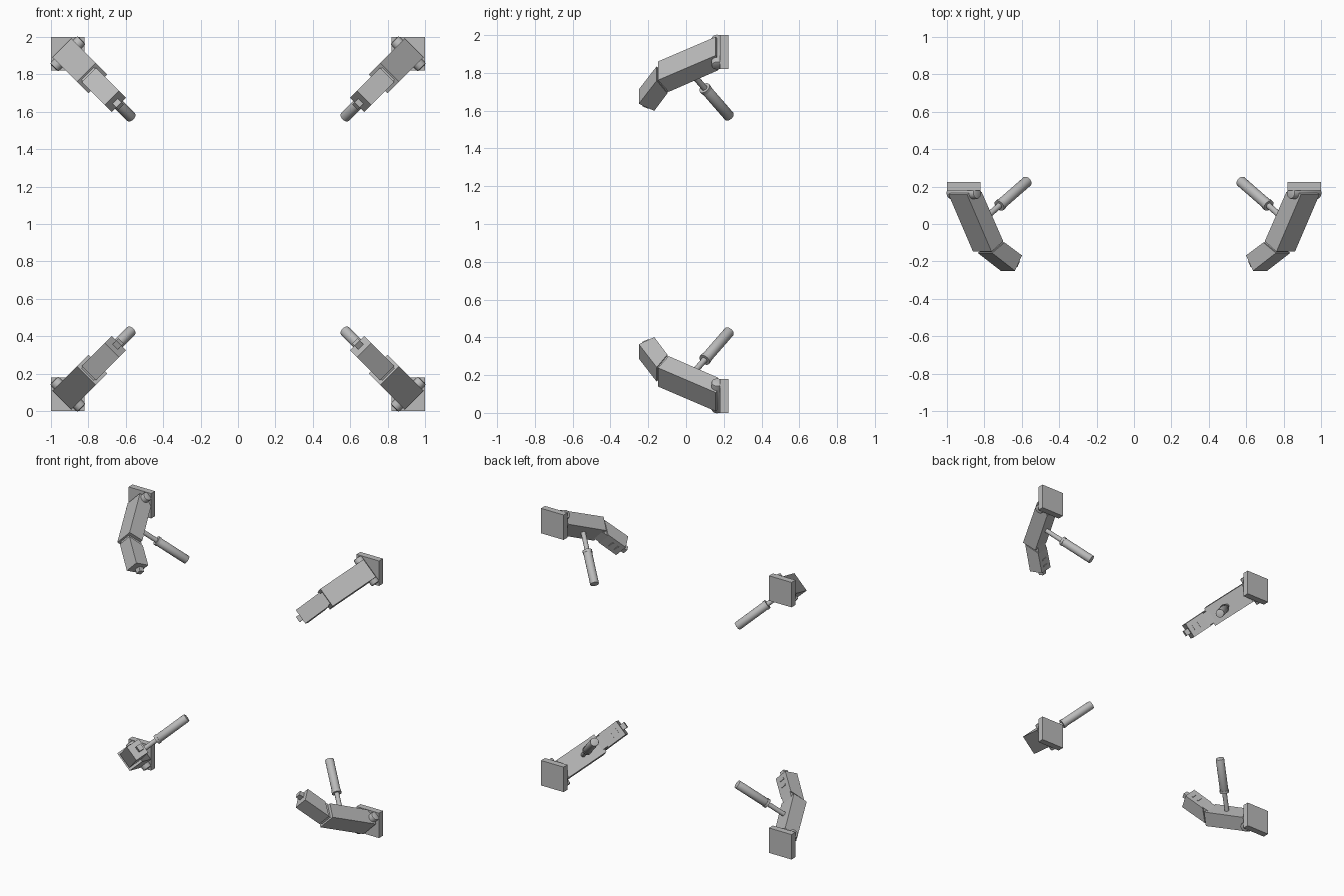
import bpy, bmesh, math
from mathutils import Vector, Matrix

if "Cube" in bpy.data.objects:
    bpy.data.objects.remove(bpy.data.objects["Cube"])

grey = bpy.data.materials.new("mid_grey")
grey.diffuse_color = (0.5, 0.5, 0.5, 1)
grey.use_nodes = True
grey.node_tree.nodes["Principled BSDF"].inputs["Base Color"].default_value = grey.diffuse_color
R2 = math.sqrt(2)

# Local arm frame: s = inward along the diagonal, t = sideways, y = world depth
D1, N1 = Vector((0.525, 0, -0.851)), Vector((0.851, 0, 0.525))   # rear segment
D2, N2 = Vector((0.843, 0, -0.537)), Vector((0.537, 0, 0.843))   # front segment


def finish(bm, name, corner):
    """Place a locally built part on one of the four corners."""
    label, sx, sz = corner
    for v in bm.verts:
        s, t, y = v.co
        v.co = (sx * (0.91 + (t - s) / R2), y, 1 + sz * (0.91 - (s + t) / R2))
    bmesh.ops.recalc_face_normals(bm, faces=bm.faces)
    me = bpy.data.meshes.new(label + name)
    bm.to_mesh(me)
    bm.free()
    me.materials.append(grey)
    bpy.context.collection.objects.link(bpy.data.objects.new(label + name, me))


def prism(name, corner, points, along):
    """Extrude a polygon by a vector."""
    bm = bmesh.new()
    a = [bm.verts.new(p) for p in points]
    b = [bm.verts.new(Vector(p) + Vector(along)) for p in points]
    n = len(a)
    bm.faces.new(a)
    bm.faces.new(b[::-1])
    for i in range(n):
        j = (i + 1) % n
        bm.faces.new((a[i], b[i], b[j], a[j]))
    finish(bm, name, corner)


def side_profile(name, corner, sy, half):
    prism(name, corner, [(s, -half, y) for s, y in sy], (0, 2 * half, 0))


def block(name, corner, c, u, v, hu, hv, half):
    """Box centred on c, lying along u and v in the arm's side plane."""
    pts = [c + u * (a * hu) + v * (b * hv) for a, b in ((-1, -1), (1, -1), (1, 1), (-1, 1))]
    side_profile(name, corner, [(p.x, p.z) for p in pts], half)


def rod(name, corner, p0, p1, r, bevel=0):
    p0, p1 = Vector(p0), Vector(p1)
    d = p1 - p0
    bm = bmesh.new()
    rot = d.to_track_quat('Z', 'Y').to_matrix().to_4x4()
    bmesh.ops.create_cone(bm, cap_ends=True, segments=24, radius1=r, radius2=r,
                          depth=d.length, matrix=Matrix.Translation((p0 + p1) / 2) @ rot)
    if bevel:
        rims = [e for e in bm.edges if any(len(f.verts) > 4 for f in e.link_faces)]
        bmesh.ops.bevel(bm, geom=rims, offset=bevel, segments=2, affect='EDGES', profile=0.5)
    finish(bm, name, corner)


for corner in (("upper_left_", -1, 1), ("upper_right_", 1, 1),
               ("lower_left_", -1, -1), ("lower_right_", 1, -1)):
    # square mounting plate and hinge pin
    k = 0.09 * R2
    prism("mount_plate", corner, [(k, 0, 0.18), (0, k, 0.18), (-k, 0, 0.18), (0, -k, 0.18)],
          (0, 0, 0.045))
    rod("hinge_pin", corner, (0.0, -0.104, 0.165), (0.0, 0.104, 0.165), 0.031, 0.008)

    # two-part bent arm with a narrower joint
    side_profile("rear_arm", corner,
                 [(-0.045, 0.157), (0.14, -0.148), (0.228, -0.092), (0.066, 0.17), (0.0, 0.182)], 0.07)
    side_profile("elbow_joint", corner,
                 [(0.13, -0.13), (0.17, -0.152), (0.262, -0.102), (0.215, -0.075)], 0.046)
    side_profile("front_arm", corner,
                 [(0.160, -0.155), (0.333, -0.25), (0.386, -0.168), (0.255, -0.099)], 0.054)

    # tip knob and two thin ribs on the inner face
    block("tip_knob", corner, Vector((0.368, 0, -0.198)) + D2 * 0.012, D2, N2, 0.02, 0.017, 0.02)
    for i, f in enumerate((0.45, 0.75)):
        c = Vector((0.255, 0, -0.099)).lerp(Vector((0.386, 0, -0.168)), f)
        block("inner_rib_%d" % (i + 1), corner, c, D2, N2, 0.005, 0.004, 0.022)

    # piston standing square to the rear arm
    base = Vector((0.152, 0, 0.026))
    rod("piston_rod", corner, base - N1 * 0.02, base + N1 * 0.16, 0.016)
    rod("piston_collar", corner, base + N1 * 0.137, base + N1 * 0.155, 0.032)
    rod("piston_cylinder", corner, base + N1 * 0.15, base + N1 * 0.388, 0.029, 0.004)

# smooth the round parts, keep hard edges
for ob in bpy.data.objects:
    ob.select_set(True)
    bpy.context.view_layer.objects.active = ob
bpy.ops.object.shade_smooth_by_angle(angle=math.radians(30))
